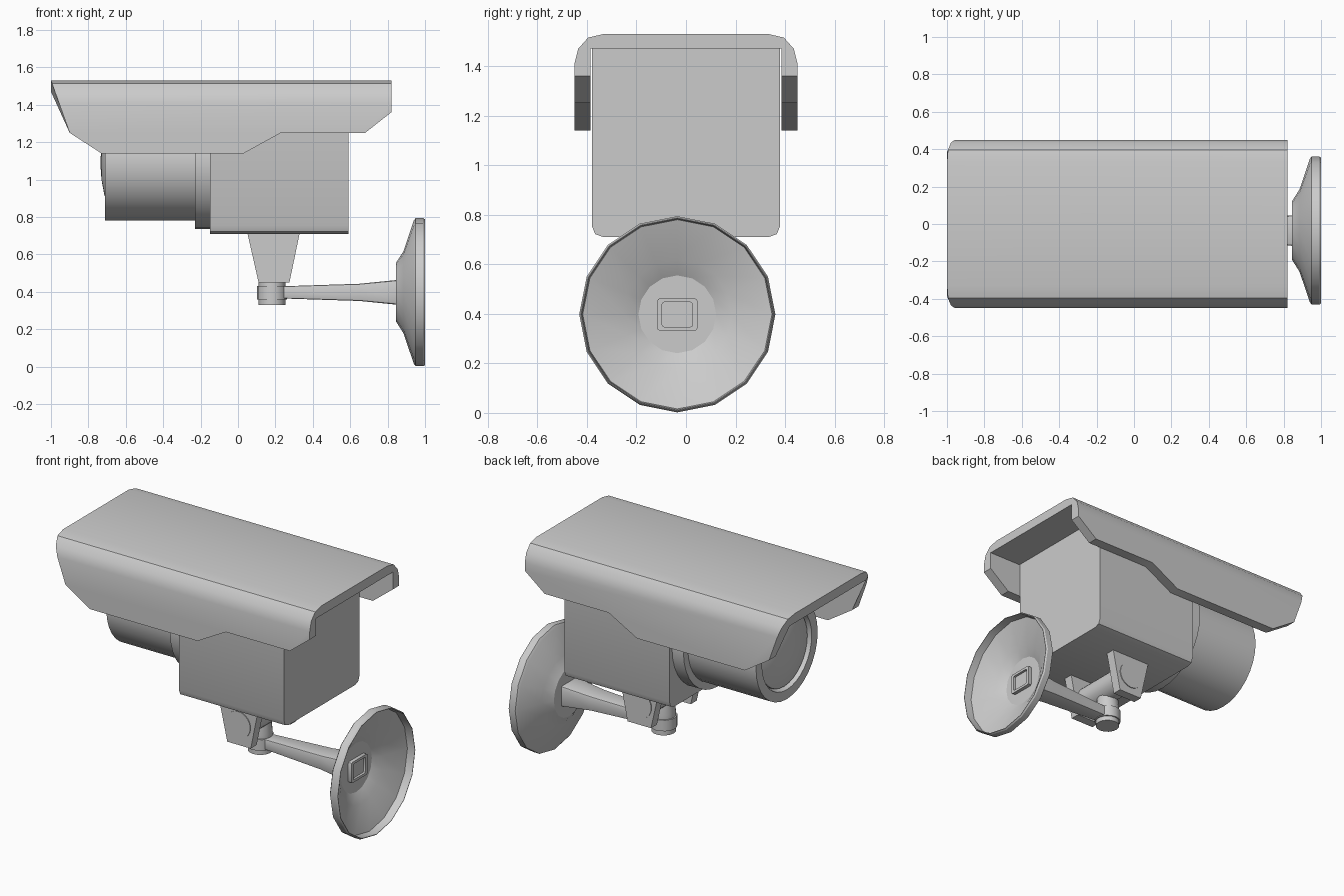
import bpy, bmesh, math

if "Cube" in bpy.data.objects:
    bpy.data.objects.remove(bpy.data.objects["Cube"])

YC = -0.035   # the mount sits slightly off centre


def loft(name, rings, smooth=True):
    """Skin a list of equal-length closed rings and cap both ends."""
    bm = bmesh.new()
    rows = [[bm.verts.new(p) for p in ring] for ring in rings]
    n = len(rows[0])
    for a, b in zip(rows, rows[1:]):
        for i in range(n):
            j = (i + 1) % n
            bm.faces.new((a[i], a[j], b[j], b[i]))
    bm.faces.new(rows[0])
    bm.faces.new(rows[-1])
    bmesh.ops.recalc_face_normals(bm, faces=bm.faces)
    me = bpy.data.meshes.new(name)
    bm.to_mesh(me)
    bm.free()
    ob = bpy.data.objects.new(name, me)
    bpy.context.collection.objects.link(ob)
    if smooth:
        shade(ob)
    return ob


def shade(ob):
    bpy.ops.object.select_all(action='DESELECT')
    ob.select_set(True)
    bpy.context.view_layer.objects.active = ob
    bpy.ops.object.shade_smooth_by_angle(angle=math.radians(30))


def lathe(name, axis, centre, profile, n):
    """Revolve (position, radius) pairs; centre holds the other two coordinates."""
    rings = []
    for pos, r in profile:
        ring = []
        for i in range(n):
            a = 2 * math.pi * i / n
            p = [centre[0] + r * math.cos(a), centre[1] + r * math.sin(a)]
            p.insert('xyz'.index(axis), pos)
            ring.append(p)
        rings.append(ring)
    return loft(name, rings)


def prism_x(name, outline, x0, x1):
    return loft(name, [[(x, y, z) for y, z in outline] for x in (x0, x1)], False)


def prism_y(name, outline, y0, y1):
    return loft(name, [[(x, y, z) for x, z in outline] for y in (y0, y1)], False)


# Sun hood: U-shaped section trimmed by the side profile
half = [(0.385, 1.0), (0.45, 1.0), (0.45, 1.41), (0.435, 1.47), (0.395, 1.515), (0.33, 1.53)]
section = half + [(-y, z) for y, z in reversed(half)] + [(-0.385, 1.47), (0.385, 1.47)]
hood = prism_x("sun_hood", section, -1.1, 0.9)
side = [(-1.025, 1.6), (-0.9, 1.25), (-0.73, 1.14), (0.03, 1.14), (0.23, 1.25),
        (0.68, 1.25), (0.82, 1.36), (0.82, 1.6)]
trim = prism_y("hood_trim_cutter", side, -0.6, 0.6)
trim.hide_render = True
mod = hood.modifiers.new("trim", 'BOOLEAN')
mod.operation = 'INTERSECT'
mod.solver = 'EXACT'
mod.object = trim
bpy.context.view_layer.objects.active = hood
bpy.ops.object.modifier_apply(modifier=mod.name)
bpy.data.objects.remove(trim)
for v in hood.data.vertices:   # inner lip reaches slightly further forward
    if v.co.x < -0.95 and v.co.z < 1.475 and abs(v.co.y) < 0.39:
        v.co.x = -1.0
shade(hood)

# Camera body
half = [(0.38, 1.475), (0.38, 0.755), (0.367, 0.722), (0.335, 0.71)]
body = prism_x("camera_body", half + [(-y, z) for y, z in reversed(half)], -0.15, 0.59)
shade(body)

# Lens barrel with collar, and domed glass
lathe("lens_collar", 'x', (0, 1.09), [(-0.12, 0.355), (-0.23, 0.355)], 32)
lathe("lens_barrel", 'x', (0, 1.09),
      [(-0.2, 0.31), (-0.71, 0.31), (-0.71, 0.25), (-0.67, 0.24)], 32)
lathe("lens_glass", 'x', (0, 1.09),
      [(-0.66, 0.24), (-0.69, 0.235), (-0.715, 0.17), (-0.73, 0.09), (-0.735, 0.02)], 32)

# Hinge: two tapered plates, a pivot between them and bolt heads
plate = [(0.05, 0.715), (0.33, 0.715), (0.275, 0.45), (0.11, 0.45)]
for s, label in ((1, "back"), (-1, "front")):
    prism_y("hinge_plate_" + label, plate, YC + s * 0.17, YC + s * 0.23)
lathe("hinge_pivot", 'y', (0.19, 0.58), [(YC - 0.235, 0.085), (YC + 0.235, 0.085)], 20)

# Swivel post under the hinge
lathe("swivel_post", 'z', (0.182, YC),
      [(0.33, 0.072), (0.36, 0.072), (0.36, 0.08), (0.43, 0.08),
       (0.43, 0.072), (0.455, 0.072), (0.56, 0.06)], 16)


# Arm: rounded rectangular sections that widen toward the wall
def arm_ring(x, hy, hz):
    c = 0.2 * hz
    quarter = [(hy, hz - c), (hy - 0.3 * c, hz - 0.3 * c), (hy - c, hz)]
    top = quarter + [(-y, z) for y, z in reversed(quarter)]
    return [(x, YC + y, 0.397 + z) for y, z in top + [(-y, -z) for y, z in top]]


loft("arm", [arm_ring(0.22, 0.045, 0.032), arm_ring(0.65, 0.065, 0.046),
             arm_ring(0.85, 0.082, 0.066), arm_ring(0.88, 0.082, 0.066),
             arm_ring(0.88, 0.062, 0.050), arm_ring(0.865, 0.062, 0.050)])

# Hollow wall dish
lathe("wall_dish", 'x', (YC, 0.398),
      [(0.845, 0.157), (0.885, 0.22), (0.94, 0.383), (0.95, 0.396), (0.99, 0.396), (1.0, 0.39),
       (1.0, 0.387), (0.95, 0.382), (0.893, 0.22), (0.857, 0.157)], 16)
